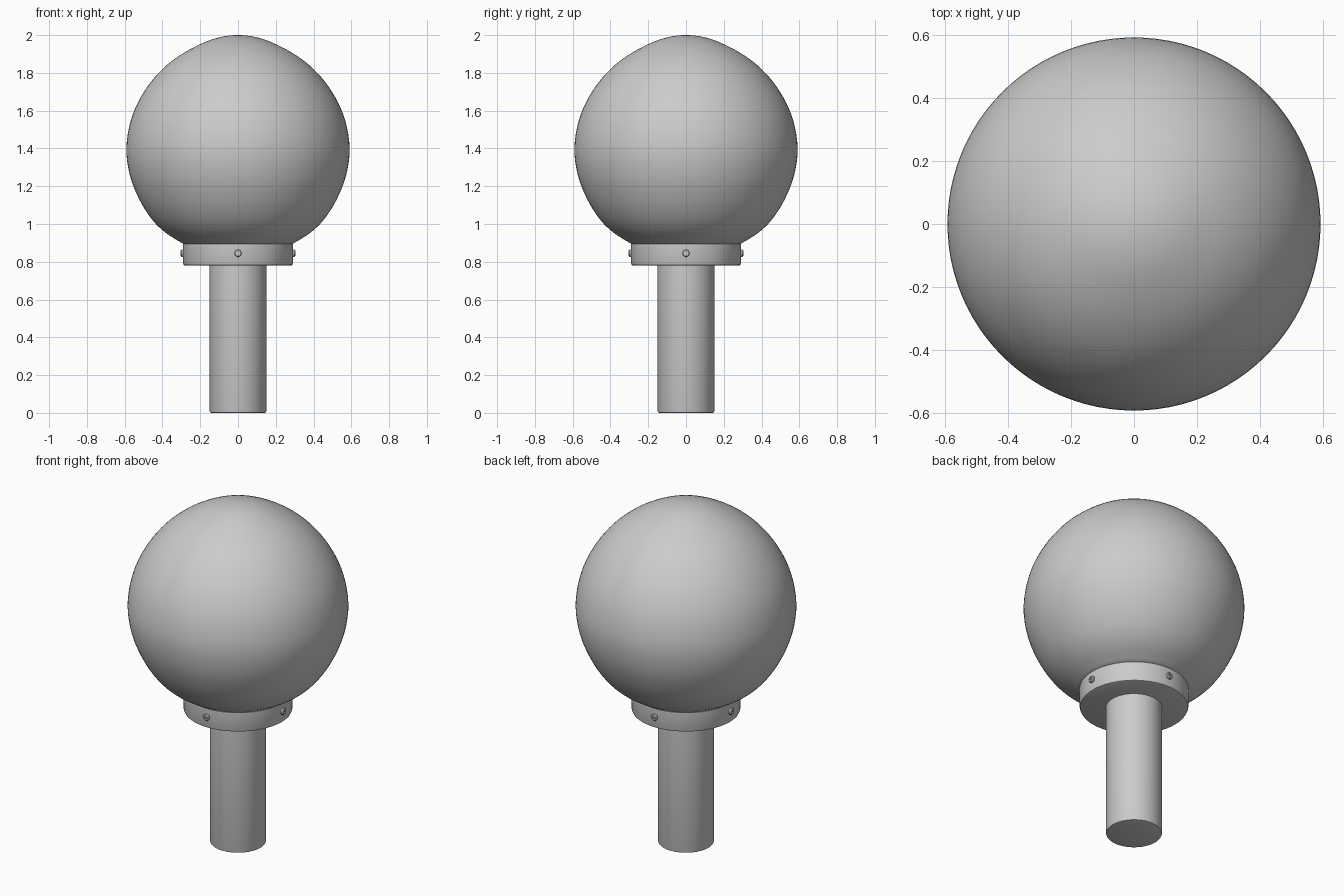
import bpy, bmesh, math
from mathutils import Matrix, Vector

if "Cube" in bpy.data.objects:
    bpy.data.objects.remove(bpy.data.objects["Cube"])


def smooth_profile(pts, steps=4):
    """Catmull-Rom curve through the points."""
    p = [Vector(q) for q in pts]
    # mirror across the axis at the pole, extrapolate at the open end
    p = [Vector((-p[1].x, p[1].y))] + p + [2 * p[-1] - p[-2]]
    out = []
    for a, b, c, d in zip(p, p[1:], p[2:], p[3:]):
        for i in range(steps):
            t = i / steps
            out.append(0.5 * (2 * b + (c - a) * t + (2 * a - 5 * b + 4 * c - d) * t**2
                              + (3 * b - a - 3 * c + d) * t**3))
    return out + [p[-2]]


def lathe(name, profile, segs=96, matrix=Matrix(), angle=35):
    """Revolve an (r, z) profile around z."""
    bm = bmesh.new()
    verts = [bm.verts.new((r, 0, z)) for r, z in profile]
    edges = [bm.edges.new(e) for e in zip(verts, verts[1:])]
    bmesh.ops.spin(bm, geom=verts + edges, axis=(0, 0, 1), cent=(0, 0, 0),
                   angle=math.tau, steps=segs, use_duplicate=False)
    bmesh.ops.remove_doubles(bm, verts=bm.verts, dist=1e-5)
    bmesh.ops.recalc_face_normals(bm, faces=bm.faces)
    bm.transform(matrix)
    me = bpy.data.meshes.new(name)
    bm.to_mesh(me)
    bm.free()
    ob = bpy.data.objects.new(name, me)
    bpy.context.collection.objects.link(ob)
    bpy.context.view_layer.objects.active = ob
    ob.select_set(True)
    bpy.ops.object.shade_smooth_by_angle(angle=math.radians(angle))
    ob.select_set(False)
    return ob


# Globe, slightly peaked, narrowing into the collar
globe = smooth_profile([(0, 2.0), (0.1, 1.988), (0.2, 1.952), (0.32, 1.885), (0.425, 1.795),
                        (0.51, 1.68), (0.567, 1.55), (0.591, 1.4), (0.573, 1.26),
                        (0.525, 1.135), (0.46, 1.03), (0.385, 0.955), (0.285, 0.892)])
lathe("globe", [tuple(v) for v in globe] + [(0, 0.892)])

# Collar holding the globe
lathe("collar", [(0, 0.9), (0.286, 0.9), (0.291, 0.895), (0.291, 0.79), (0.288, 0.783),
                 (0.281, 0.78), (0, 0.78)])

# Post
lathe("post", [(0, 0.79), (0.15, 0.79), (0.15, 0.008), (0.148, 0.002), (0.142, 0), (0, 0)])

# Four set screws with recessed centres
for i in range(4):
    m = (Matrix.Rotation(i * math.pi / 2, 4, 'Z') @ Matrix.Translation((0.28, 0, 0.845))
         @ Matrix.Rotation(math.pi / 2, 4, 'Y'))
    lathe(f"set_screw_{i + 1}", [(0, 0), (0.019, 0), (0.019, 0.019), (0.015, 0.024),
                                 (0.008, 0.024), (0.008, 0.018), (0, 0.018)], 24, m)
